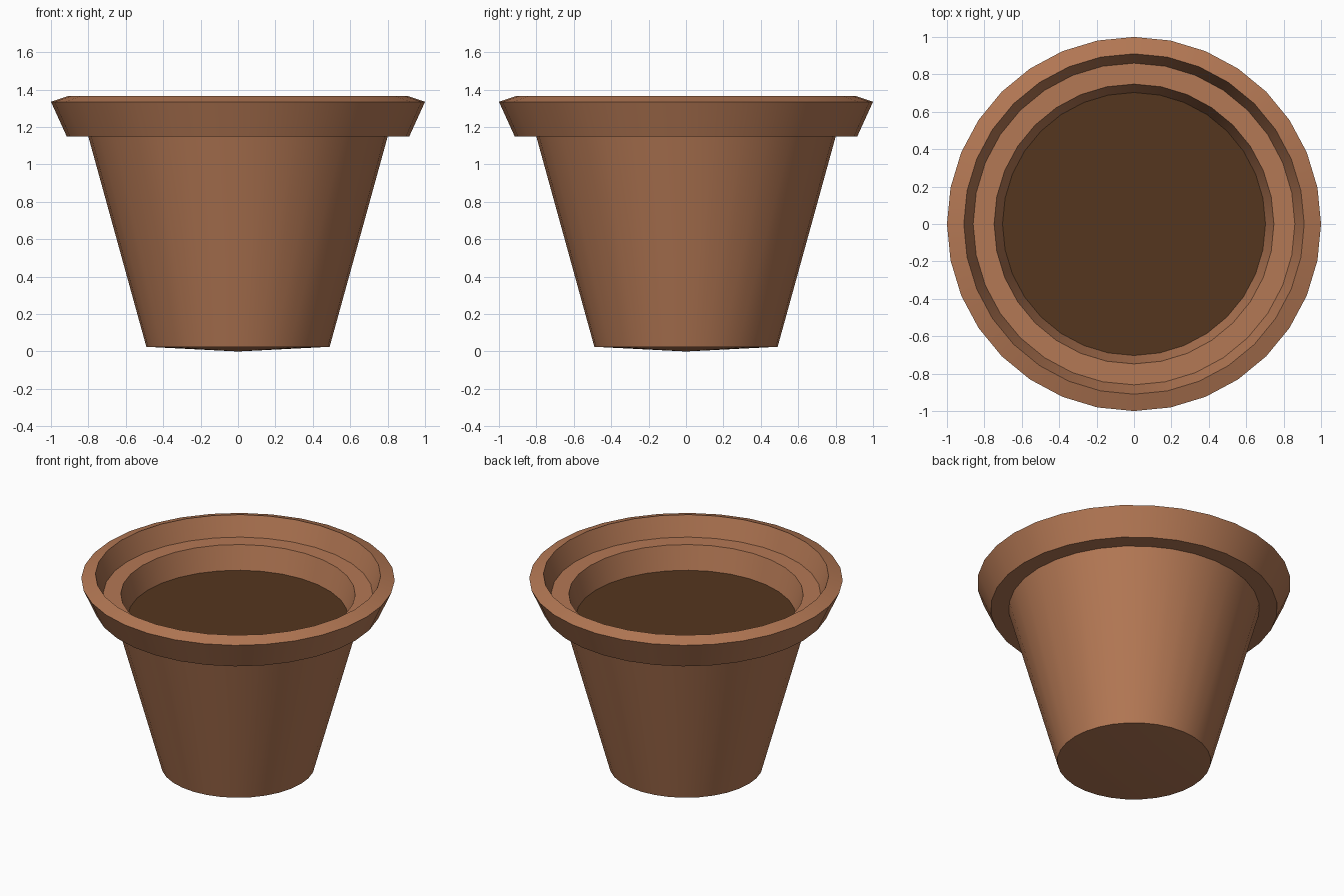
import bpy, bmesh, math

if "Cube" in bpy.data.objects:
    bpy.data.objects.remove(bpy.data.objects["Cube"])

SIDES = 32


def material(name, color):
    m = bpy.data.materials.new(name)
    m.diffuse_color = (*color, 1)
    m.use_nodes = True
    m.node_tree.nodes["Principled BSDF"].inputs["Base Color"].default_value = m.diffuse_color
    return m


def lathe(name, profile, mat):
    """Revolve (radius, z) points about z; a zero radius becomes a pole."""
    bm = bmesh.new()
    verts = [bm.verts.new((r, 0, z)) for r, z in profile]
    edges = [bm.edges.new(pair) for pair in zip(verts, verts[1:])]
    bmesh.ops.spin(bm, geom=verts + edges, cent=(0, 0, 0), axis=(0, 0, 1),
                   angle=math.tau, steps=SIDES, use_merge=True)
    bmesh.ops.remove_doubles(bm, verts=bm.verts, dist=1e-4)
    bmesh.ops.recalc_face_normals(bm, faces=bm.faces)
    mesh = bpy.data.meshes.new(name)
    bm.to_mesh(mesh)
    bm.free()
    mesh.materials.append(mat)
    obj = bpy.data.objects.new(name, mesh)
    bpy.context.collection.objects.link(obj)
    bpy.ops.object.select_all(action='DESELECT')
    obj.select_set(True)
    bpy.context.view_layer.objects.active = obj
    bpy.ops.object.shade_smooth_by_angle(angle=math.radians(30))
    return obj


terracotta = material("terracotta", (0.456, 0.188, 0.089))
earth = material("earth", (0.089, 0.037, 0.013))

# Pot: shallow conical base, tapered wall, flared rim, inner ledge, inner wall
pot = lathe("pot", [(0, 0), (0.49, 0.025), (0.80, 1.148), (0.915, 1.148),
                    (1.0, 1.335), (0.91, 1.365), (0.86, 1.23),
                    (0.748, 1.23), (0.703, 1.07)], terracotta)

# Soil: flat disc closing the inner wall
soil = lathe("soil", [(0, 1.07), (0.703, 1.07)], earth)
if soil.data.polygons[0].normal.z < 0:
    soil.data.flip_normals()
# The pot is open at the soil line, so make sure its base faces down
base = min(pot.data.polygons, key=lambda p: p.center.z)
if base.normal.z > 0:
    pot.data.flip_normals()
